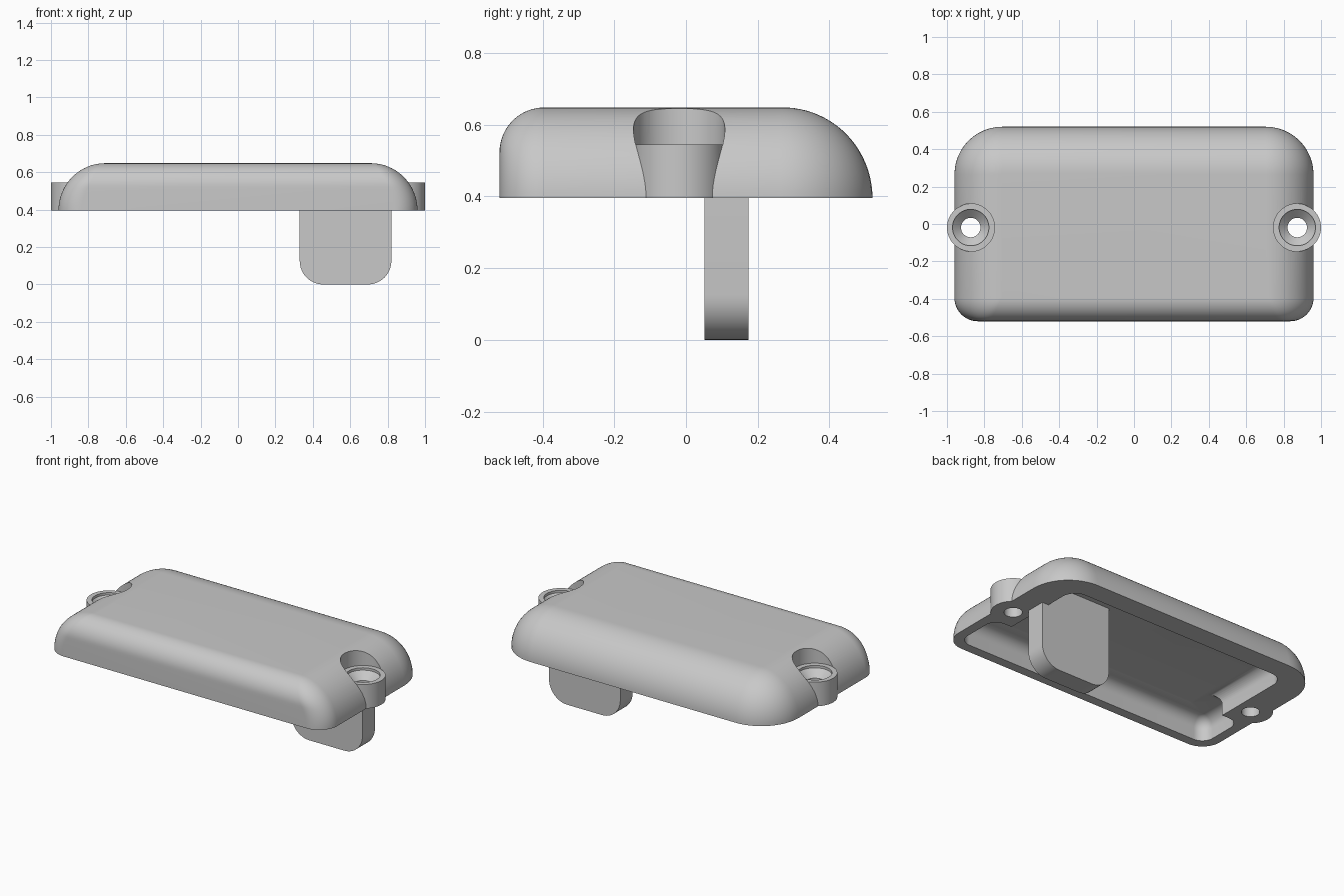
import bpy, bmesh
from math import sin, cos, pi, sqrt

cube = bpy.data.objects.get("Cube")
if cube:
    bpy.data.objects.remove(cube, do_unlink=True)

BASE, TOP = 0.395, 0.648       # rim and top of the cover
BX, BY, BR = 0.873, -0.019, 0.127   # screw boss position and radius

grey = bpy.data.materials.new("plain grey plastic")
grey.use_nodes = True
grey.diffuse_color = (0.58, 0.58, 0.58, 1)
grey.node_tree.nodes["Principled BSDF"].inputs["Base Color"].default_value = (0.58, 0.58, 0.58, 1)


def loft(name, rings):
    """Skin a list of equal-length closed rings and cap both ends."""
    bm = bmesh.new()
    rows = [[bm.verts.new(p) for p in ring] for ring in rings]
    n = len(rows[0])
    for a, b in zip(rows, rows[1:]):
        for i in range(n):
            j = (i + 1) % n
            bm.faces.new((a[i], a[j], b[j], b[i]))
    bm.faces.new(rows[0][::-1])
    bm.faces.new(rows[-1])
    bmesh.ops.recalc_face_normals(bm, faces=bm.faces)
    mesh = bpy.data.meshes.new(name)
    bm.to_mesh(mesh)
    bm.free()
    mesh.materials.append(grey)
    obj = bpy.data.objects.new(name, mesh)
    bpy.context.collection.objects.link(obj)
    return obj


def section(z, hx, y0, y1, rf, rb, steps=12):
    """Rounded rectangle with its own front and back corner radii."""
    corners = ((hx - rb, y1 - rb, rb), (rb - hx, y1 - rb, rb),
               (rf - hx, y0 + rf, rf), (hx - rf, y0 + rf, rf))
    return [(cx + r * cos((q + k / steps) * pi / 2),
             cy + r * sin((q + k / steps) * pi / 2), z)
            for q, (cx, cy, r) in enumerate(corners) for k in range(steps + 1)]


def hollow(name, ceiling, fillet, hx, y0, y1, rf, rb):
    """Rounded recess, open below, with a filleted ceiling."""
    rings = [section(0.3, hx, y0, y1, rf, rb)]
    for k in range(11):
        t = k / 10 * pi / 2
        d = fillet * (1 - cos(t))
        rings.append(section(ceiling - fillet * (1 - sin(t)), hx - d, y0 + d, y1 - d,
                             max(rf - d, 0.004), max(rb - d, 0.004)))
    return loft(name, rings)


def turned(name, side, profile, n=64):
    """Round part on a screw axis from (radius, height) pairs."""
    return loft(name, [[(side * BX + r * cos(2 * pi * i / n),
                         BY + r * sin(2 * pi * i / n), z) for i in range(n)]
                       for r, z in profile])


def combine(target, tool, operation):
    mod = target.modifiers.new("combine", "BOOLEAN")
    mod.operation, mod.solver, mod.object = operation, "EXACT", tool
    bpy.context.view_layer.objects.active = target
    bpy.ops.object.modifier_apply(modifier=mod.name)
    bpy.data.objects.remove(tool, do_unlink=True)


# Outer cover: wide roll on the sides and back, tighter roll on the front
rings = [section(BASE - 0.04, 0.96, -0.52, 0.52, 0.125, 0.255)]
for k in range(25):
    t = k / 24 * pi / 2
    z = BASE + (TOP - BASE) * sin(t)
    wide = 0.25 * (1 - cos(t))
    rise = max(0, z - (TOP - 0.125))
    tight = 0.125 - sqrt(max(0, 0.125 ** 2 - rise ** 2))
    rings.append(section(z, 0.96 - wide, tight - 0.52, 0.52 - wide,
                         max(0.125 - tight, 0.004), 0.255 - wide))
cover = loft("cover", rings)

# Screw bosses, then a flat trim along the rim
for side in (-1, 1):
    combine(cover, turned("screw_boss", side, ((BR, BASE - 0.03), (BR, 0.56))), "UNION")
trim = loft("trim", [section(z, 1.2, -0.8, 0.8, 0.1, 0.1) for z in (0.2, BASE)])
combine(cover, trim, "DIFFERENCE")

# Main hollow between the bosses, and a longer hollow along the front wall
combine(cover, hollow("main_hollow", 0.536, 0.07, 0.775, -0.4, 0.39, 0.08, 0.09), "DIFFERENCE")
combine(cover, hollow("front_hollow", 0.535, 0.07, 0.9, -0.46, -0.15, 0.075, 0.075), "DIFFERENCE")

# Hanging tab with rounded lower corners
outline = [(0.33, 0.56)]
for cx, start in ((0.455, pi), (0.695, 1.5 * pi)):
    outline += [(cx + 0.125 * cos(start + k / 12 * pi / 2),
                 0.125 + 0.125 * sin(start + k / 12 * pi / 2)) for k in range(13)]
outline.append((0.82, 0.56))
tab = loft("tab", [[(x, y, z) for x, z in outline] for y in (0.052, 0.174)])
combine(cover, tab, "UNION")

# Screw head pockets and countersunk holes
for side in (-1, 1):
    combine(cover, turned("pocket", side, ((BR + 0.0005, 0.545), (BR + 0.0005, 0.8))), "DIFFERENCE")
    combine(cover, turned("screw_hole", side, ((0.052, 0.3), (0.052, 0.487), (0.097, 0.53),
                                               (0.097, 0.7))), "DIFFERENCE")

# Smooth shading with crisp edges
bpy.ops.object.select_all(action="DESELECT")
cover.select_set(True)
bpy.context.view_layer.objects.active = cover
bpy.ops.object.shade_smooth_by_angle(angle=pi / 6)
